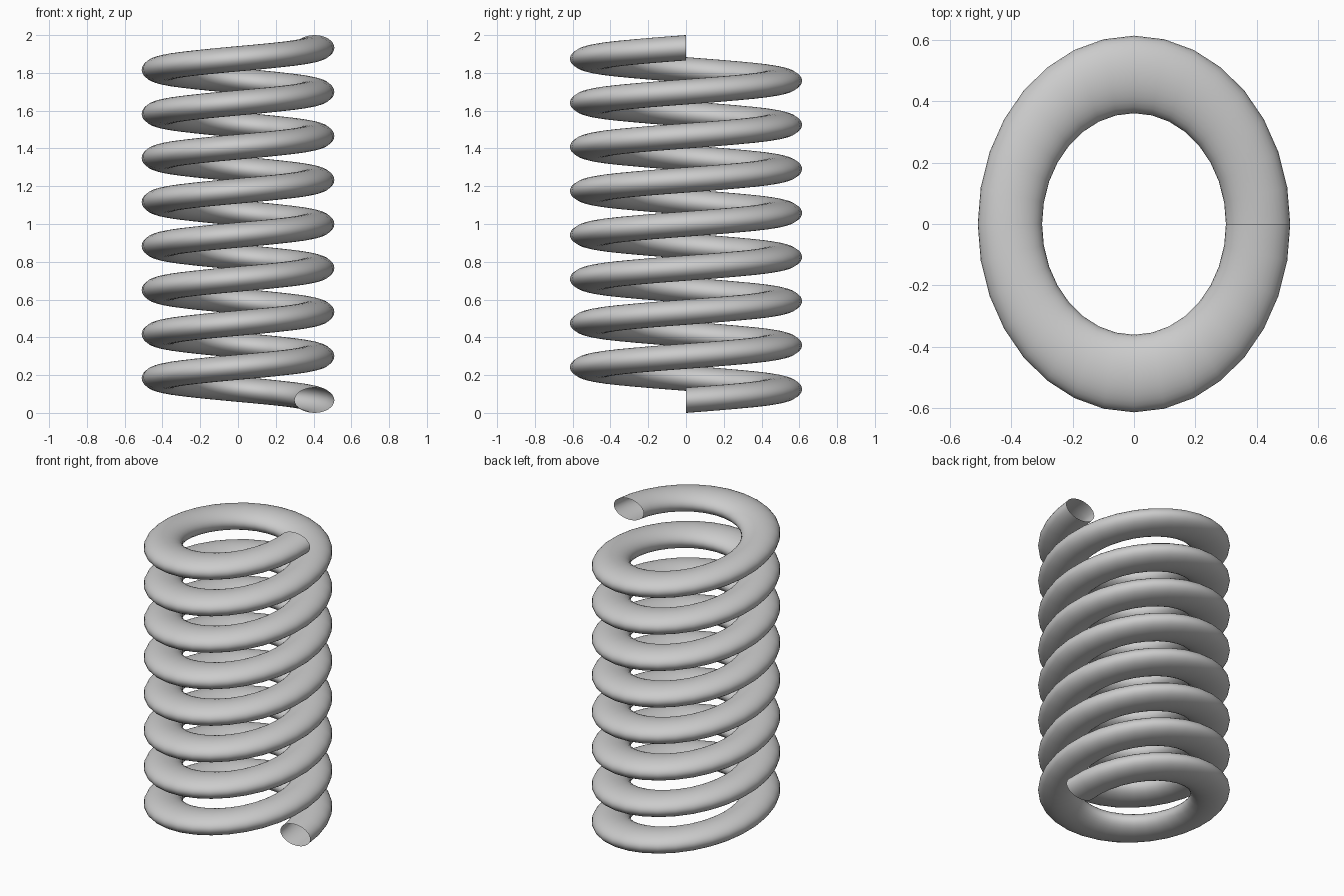
import bpy, bmesh
from math import cos, sin, tau

if "Cube" in bpy.data.objects:
    bpy.data.objects.remove(bpy.data.objects["Cube"])

TURNS, STEPS, SIDES = 8, 32, 32
COIL_R, TUBE_R, TUBE_H = 0.405, 0.105, 0.067   # coil radius, tube half width and half height
STRETCH_Y = 1.205                              # the coil is oval from above
RISE = 2.0 - 2 * TUBE_H

# Sweep an upright oval profile along the helix, open at both ends
bm = bmesh.new()
rings = []
for i in range(TURNS * STEPS + 1):
    t = tau * i / STEPS
    z = TUBE_H + RISE * i / (TURNS * STEPS)
    ring = []
    for j in range(SIDES):
        a = tau * j / SIDES
        r = COIL_R + TUBE_R * cos(a)
        ring.append(bm.verts.new((r * cos(t), STRETCH_Y * r * sin(t), z + TUBE_H * sin(a))))
    rings.append(ring)

for lower, upper in zip(rings, rings[1:]):
    for j in range(SIDES):
        k = (j + 1) % SIDES
        face = bm.faces.new((lower[j], upper[j], upper[k], lower[k]))
        face.smooth = True

mesh = bpy.data.meshes.new("coil_spring")
bm.to_mesh(mesh)
bm.free()
spring = bpy.data.objects.new("coil_spring", mesh)
bpy.context.collection.objects.link(spring)
